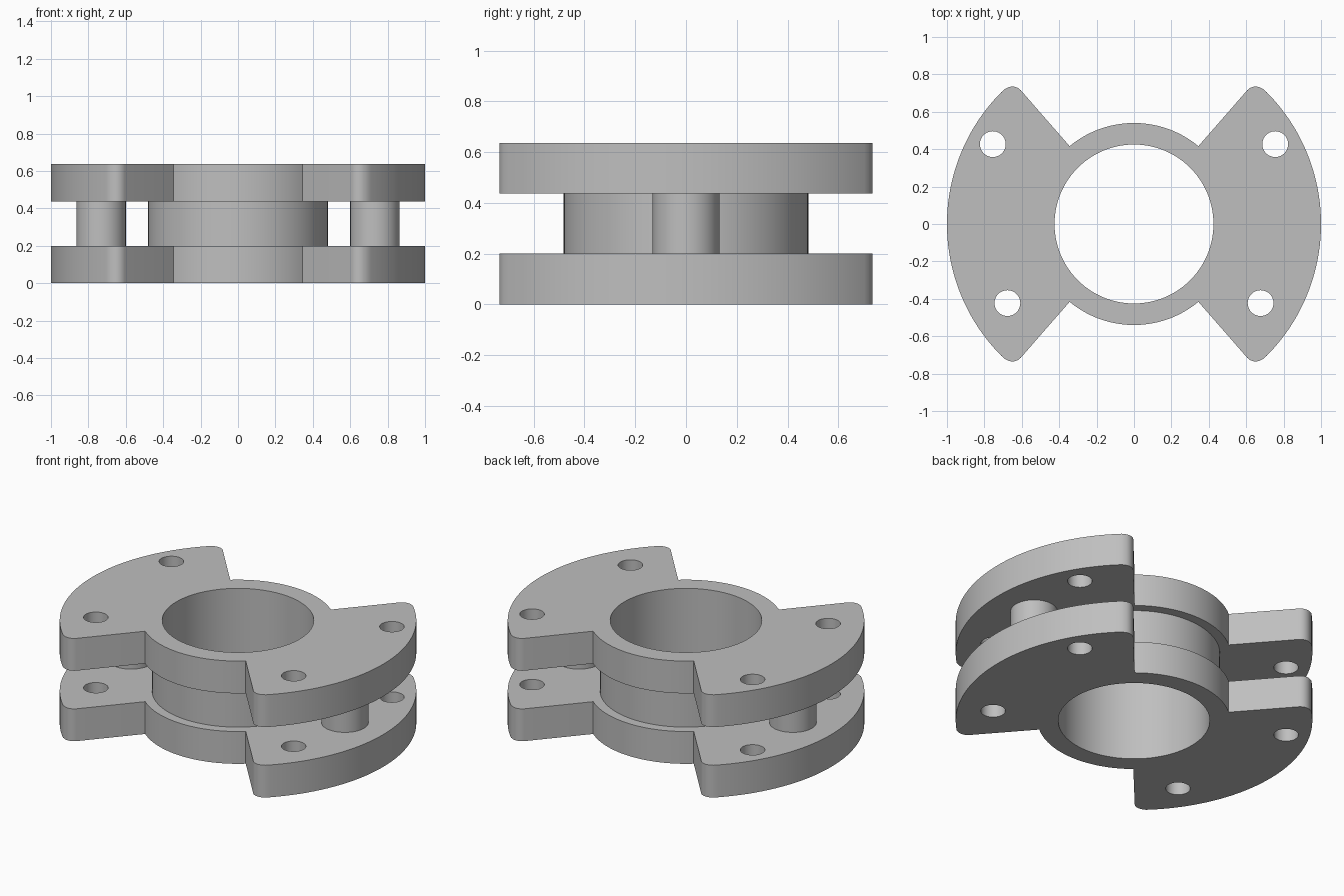
import bpy
import bmesh
from math import sin, cos, radians, atan2, degrees
from mathutils import Vector

cube = bpy.data.objects.get("Cube")
if cube:
    bpy.data.objects.remove(cube, do_unlink=True)

# One plain grey for the whole part
grey = bpy.data.materials.new("plain grey")
grey.use_nodes = True
grey.diffuse_color = (0.52, 0.52, 0.52, 1)
grey.node_tree.nodes["Principled BSDF"].inputs["Base Color"].default_value = grey.diffuse_color

# Main sizes
BORE, HUB, SPACER, OUTER = 0.425, 0.54, 0.482, 1.0
LOW_TOP, HIGH_BASE, TOP = 0.2, 0.436, 0.636


def arc(cx, cy, r, start, end, steps):
    """Points on an arc, both ends included, angles in degrees."""
    angles = [radians(start + (end - start) * i / steps) for i in range(steps + 1)]
    return [(cx + r * cos(a), cy + r * sin(a)) for a in angles]


def circle(cx, cy, r, steps=64):
    return arc(cx, cy, r, 0, 360, steps)[:-1]


def plate(name, loops, z0, z1):
    """Fill an outline with its holes and extrude it from z0 to z1."""
    bm = bmesh.new()
    for loop in loops:
        verts = [bm.verts.new((x, y, z0)) for x, y in loop]
        for i, v in enumerate(verts):
            bm.edges.new((verts[i - 1], v))
    bmesh.ops.triangle_fill(bm, use_beauty=True, edges=bm.edges[:], normal=(0, 0, 1))
    result = bmesh.ops.extrude_face_region(bm, geom=bm.faces[:])
    moved = [g for g in result["geom"] if isinstance(g, bmesh.types.BMVert)]
    bmesh.ops.translate(bm, verts=moved, vec=Vector((0, 0, z1 - z0)))
    bmesh.ops.recalc_face_normals(bm, faces=bm.faces[:])
    mesh = bpy.data.meshes.new(name)
    bm.to_mesh(mesh)
    bm.free()
    mesh.materials.append(grey)
    obj = bpy.data.objects.new(name, mesh)
    bpy.context.collection.objects.link(obj)
    bpy.ops.object.select_all(action='DESELECT')
    obj.select_set(True)
    bpy.context.view_layer.objects.active = obj
    bpy.ops.object.shade_smooth_by_angle(angle=radians(30))
    return obj


# Flange outline: wide outer arc, rounded wing tip, straight edge, hub arc
tip_x, tip_y, tip_r = 0.65, 0.675, 0.06
tip_angle = degrees(atan2(tip_y, tip_x))
quarter = arc(0, 0, OUTER, 0, tip_angle, 32)
quarter += arc(tip_x, tip_y, tip_r, tip_angle, 138.6, 8)[1:]
quarter += arc(0, 0, HUB, 50.4, 90, 20)
half = quarter + [(-x, y) for x, y in reversed(quarter[:-1])]
outline = half + [(x, -y) for x, y in reversed(half[1:-1])]

# Central bore and four bolt holes, the rear pair set wider
holes = [circle(0, 0, BORE, 96)]
for side in (-1, 1):
    holes.append(circle(side * 0.755, 0.427, 0.069, 40))
    holes.append(circle(side * 0.677, -0.423, 0.069, 40))

plate("lower_flange", [outline] + holes, 0, LOW_TOP)
plate("upper_flange", [outline] + holes, HIGH_BASE, TOP)

# Tube and two posts between the flanges
plate("spacer_tube", [circle(0, 0, SPACER, 96), circle(0, 0, BORE, 96)], LOW_TOP, HIGH_BASE)
for side, label in ((1, "left"), (-1, "right")):
    plate(label + "_post", [circle(side * 0.732, 0, 0.132)], LOW_TOP, HIGH_BASE)
